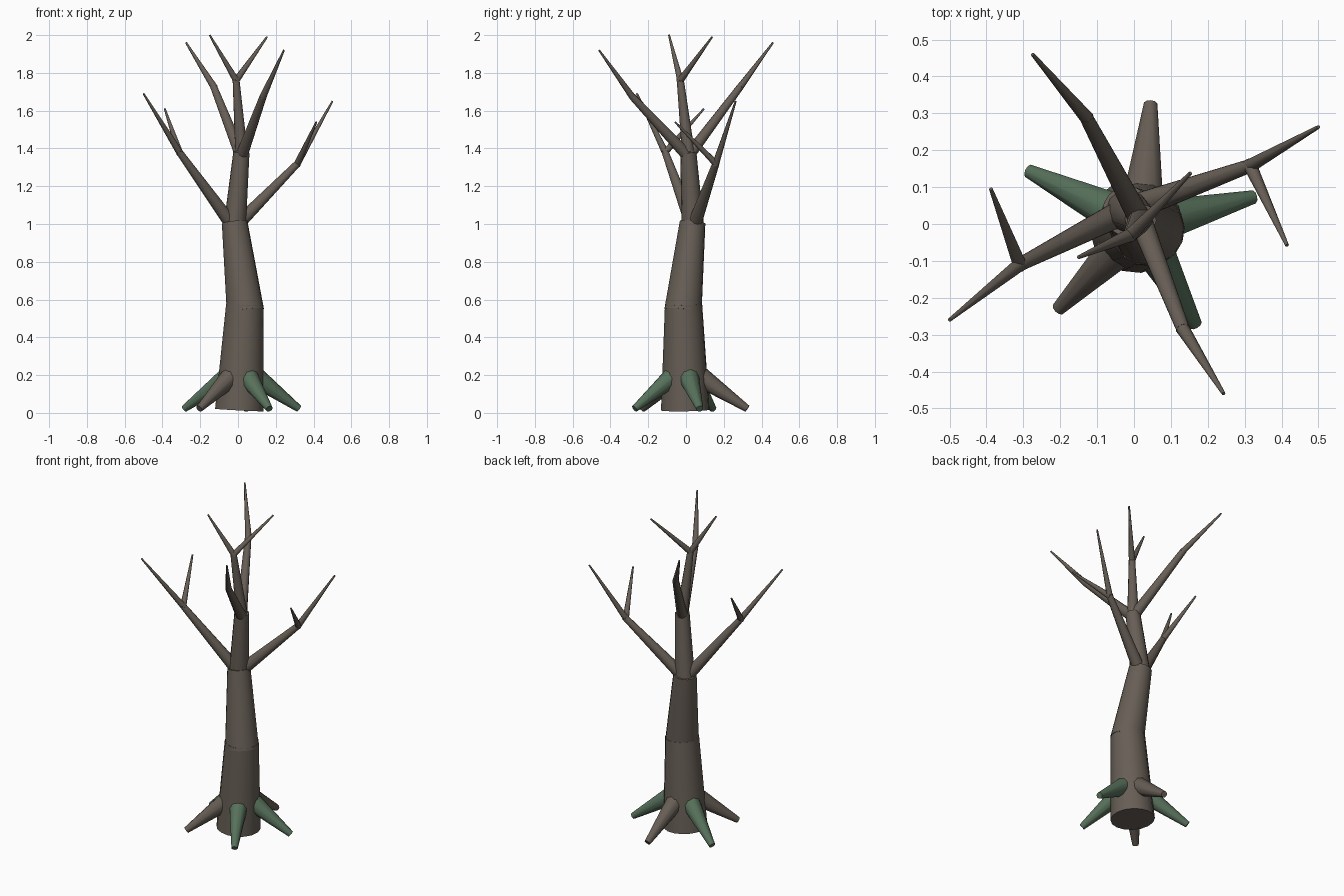
import bpy
import math
from mathutils import Vector

cube = bpy.data.objects.get("Cube")
if cube:
    bpy.data.objects.remove(cube, do_unlink=True)


def material(name, rgb):
    m = bpy.data.materials.new(name)
    m.use_nodes = True
    m.diffuse_color = (*rgb, 1)
    bsdf = m.node_tree.nodes["Principled BSDF"]
    bsdf.inputs["Base Color"].default_value = (*rgb, 1)
    bsdf.inputs["Roughness"].default_value = 0.9
    return m


bark = material("brown bark", (0.135, 0.112, 0.092))
moss = material("mossy green", (0.095, 0.165, 0.105))


def limb(name, start, end, r1, r2, mat=bark, sides=10):
    """Tapered capped limb running from start to end."""
    a, b = Vector(start), Vector(end)
    axis = b - a
    bpy.ops.mesh.primitive_cone_add(vertices=sides, radius1=r1, radius2=r2,
                                    depth=axis.length, location=(a + b) / 2)
    ob = bpy.context.object
    ob.rotation_euler = axis.to_track_quat('Z', 'Y').to_euler()
    ob.name = name
    ob.data.materials.append(mat)
    bpy.ops.object.shade_smooth_by_angle(angle=math.radians(60))
    return ob


# Trunk in three leaning sections
fork = (-0.018, 0.035, 1.01)
crown = (0.018, 0.012, 1.38)
limb("trunk_base", (0.007, -0.004, 0.015), (0.036, -0.013, 0.575), 0.129, 0.099, sides=16)
limb("trunk_middle", (0.039, -0.016, 0.54), fork, 0.099, 0.068, sides=16)
limb("trunk_top", (-0.017, 0.036, 0.99), crown, 0.059, 0.043, sides=12)

# Boughs: name, start, elbow, start radius, twig tips
boughs = [
    ("right_bough", (-0.035, 0.03, 1.0), (-0.31, -0.11, 1.38), 0.037,
     [(-0.5, -0.26, 1.69), (-0.388, 0.095, 1.61)]),
    ("left_bough", (0.0, 0.045, 1.0), (0.315, 0.158, 1.32), 0.037,
     [(0.5, 0.263, 1.65), (0.415, -0.058, 1.54)]),
    ("front_bough", (0.022, 0.0, 1.37), (0.133, -0.285, 1.675), 0.032,
     [(0.243, -0.46, 1.92)]),
    ("middle_bough", crown, (-0.01, -0.03, 1.76), 0.034,
     [(0.153, 0.138, 1.99), (-0.15, -0.09, 2.0)]),
    ("back_bough", (0.012, 0.02, 1.37), (-0.13, 0.29, 1.73), 0.032,
     [(-0.275, 0.46, 1.96)]),
]
for name, start, elbow, radius, tips in boughs:
    limb(name, start, elbow, radius, 0.019)
    for i, tip in enumerate(tips):
        # Twigs start slightly inside the elbow
        e, t = Vector(elbow), Vector(tip)
        limb(f"{name}_twig_{i + 1}", e - (t - e).normalized() * 0.01, t, 0.019, 0.005, sides=8)

# Roots sloping from the trunk to the ground
roots = [
    ("back_root", (0.045, 0.325), bark),
    ("right_back_root", (-0.285, 0.143), moss),
    ("right_front_root", (-0.205, -0.23), bark),
    ("left_front_root", (0.166, -0.272), moss),
    ("left_root", (0.323, 0.073), moss),
]
for name, (x, y), mat in roots:
    foot = Vector((x, y, 0.022))
    heart = Vector((0.018, -0.005, 0.245))
    limb(name, heart.lerp(foot, 0.15), foot, 0.06, 0.019, mat)
